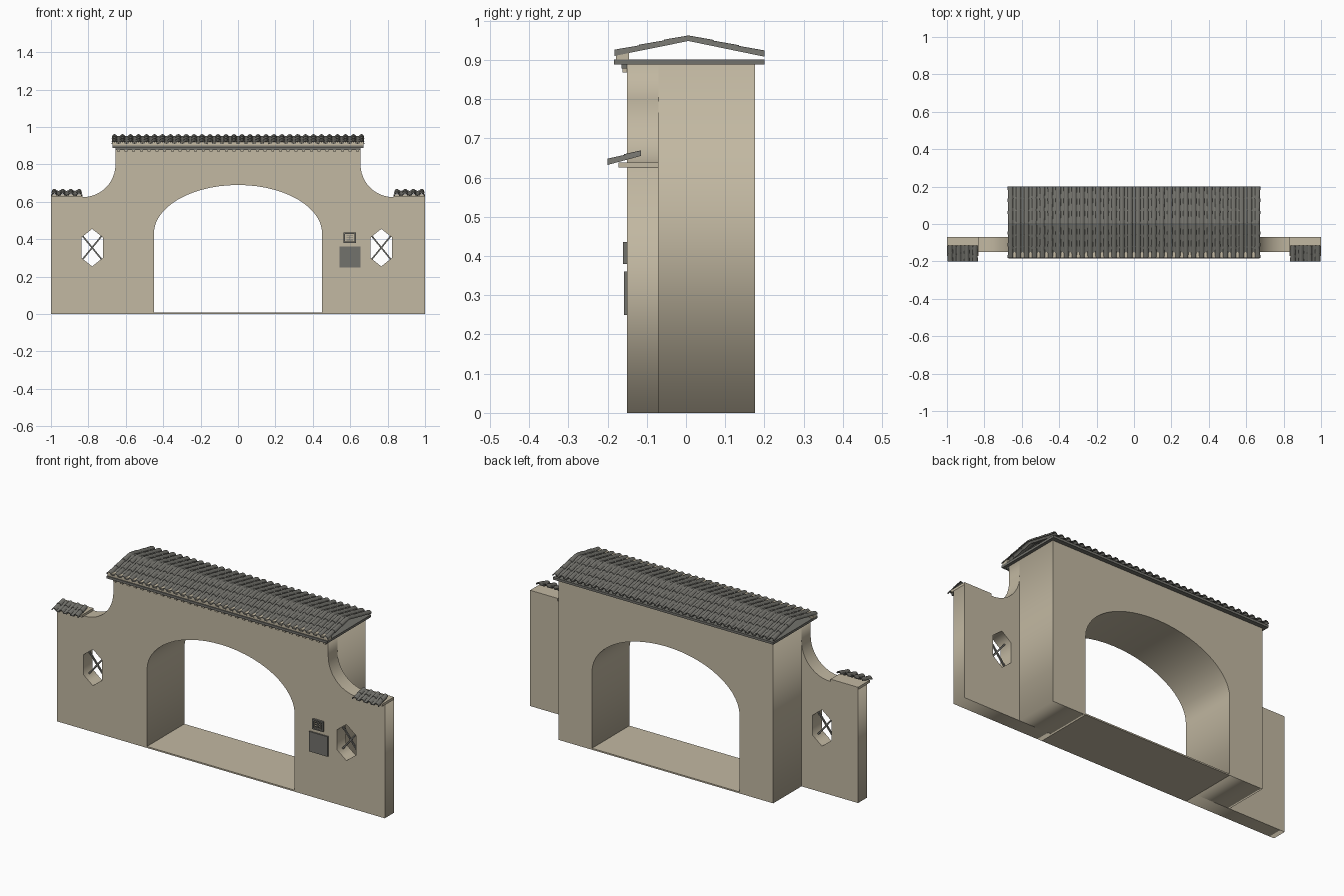
import bpy, bmesh, math
from mathutils import Vector

cube = bpy.data.objects.get("Cube")
if cube:
    bpy.data.objects.remove(cube, do_unlink=True)


def material(name, rgb):
    m = bpy.data.materials.new(name)
    m.use_nodes = True
    m.diffuse_color = (*rgb, 1)
    m.node_tree.nodes["Principled BSDF"].inputs["Base Color"].default_value = (*rgb, 1)
    return m


PLASTER = material("sand plaster", (0.54, 0.48, 0.36))
TILE = material("grey clay", (0.17, 0.168, 0.15))


def finish(name, bm, mat):
    bmesh.ops.remove_doubles(bm, verts=bm.verts, dist=0.00001)
    bmesh.ops.recalc_face_normals(bm, faces=bm.faces)
    mesh = bpy.data.meshes.new(name)
    bm.to_mesh(mesh)
    bm.free()
    mesh.materials.append(mat)
    obj = bpy.data.objects.new(name, mesh)
    bpy.context.collection.objects.link(obj)
    return obj


def add_box(bm, x, y, z):
    """Box given by its (min, max) on each axis."""
    verts = bmesh.ops.create_cube(bm, size=1)["verts"]
    for v in verts:
        v.co = [a + (b - a) * (c + 0.5) for c, (a, b) in zip(v.co, (x, y, z))]


def box(name, x, y, z, mat):
    bm = bmesh.new()
    add_box(bm, x, y, z)
    return finish(name, bm, mat)


def slab(name, outlines, y0, y1):
    """Upright wall from x-z outlines; inner outlines become holes."""
    curve = bpy.data.curves.new(name + "_outline", "CURVE")
    curve.dimensions = "2D"
    curve.fill_mode = "BOTH"
    curve.extrude = (y1 - y0) / 2
    for pts in outlines:
        s = curve.splines.new("POLY")
        s.points.add(len(pts) - 1)
        for p, (x, z) in zip(s.points, pts):
            p.co = (x, z, 0, 1)
        s.use_cyclic_u = True
    tmp = bpy.data.objects.new(name + "_outline", curve)
    bpy.context.collection.objects.link(tmp)
    bpy.context.view_layer.update()
    mesh = tmp.evaluated_get(bpy.context.evaluated_depsgraph_get()).to_mesh()
    bm = bmesh.new()
    bm.from_mesh(mesh)
    bpy.data.objects.remove(tmp, do_unlink=True)
    for v in bm.verts:
        x, z, d = v.co
        v.co = (x, (y0 + y1) / 2 - d, z)
    return finish(name, bm, PLASTER)


def arc(cx, cz, rx, rz, a0, a1, n):
    angles = [math.radians(a0 + (a1 - a0) * i / n) for i in range(n + 1)]
    return [(cx + rx * math.cos(a), cz + rz * math.sin(a)) for a in angles]


# Walls with the arched passage, swept shoulders and hexagonal windows
FRONT, MID, BACK = -0.15, -0.07, 0.176
HALF, TOP, WING = 0.655, 0.888, 0.625
archway = [(-0.45, 0)] + arc(0, 0.43, 0.45, 0.26, 180, 0, 28) + [(0.45, 0)]
shoulder = arc(0.83, 0.8, 0.175, 0.175, 270, 180, 12)
right_side = [(1, 0), (1, WING)] + shoulder + [(HALF, TOP)]
left_side = [(-x, z) for x, z in reversed(right_side)]
WINDOWS = {"left": 0.766, "right": -0.78}


def hexagon(cx):
    return [(cx + 0.057 * sx, 0.355 + dz) for sx, dz in
            ((0, 0.1), (1, 0.055), (1, -0.055), (0, -0.1), (-1, -0.055), (-1, 0.055))]


slab("front_wall", [archway + right_side + left_side] + [hexagon(c) for c in WINDOWS.values()],
     FRONT, MID)
slab("gate_block", [archway + [(HALF, 0), (HALF, TOP), (-HALF, TOP), (-HALF, 0)]], MID, BACK)
box("passage_floor", (-0.45, 0.45), (FRONT, BACK), (0, 0.008), PLASTER)

# Crossed window bars
for side, cx in WINDOWS.items():
    bm = bmesh.new()
    for s in (-1, 1):
        a = Vector((cx - 0.057, 0, 0.355 - 0.07 * s))
        b = Vector((cx + 0.057, 0, 0.355 + 0.07 * s))
        off = Vector((a.z - b.z, 0, b.x - a.x)).normalized() * 0.004
        rings = [[bm.verts.new(p + o + Vector((0, y, 0)))
                  for o, y in ((off, -0.114), (off, -0.106), (-off, -0.106), (-off, -0.114))]
                 for p in (a, b)]
        for i in range(4):
            j = (i + 1) % 4
            bm.faces.new((rings[0][i], rings[0][j], rings[1][j], rings[1][i]))
        for r in rings:
            bm.faces.new(r)
    finish(side + "_window_bars", bm, TILE)

# Wall plaques
box("large_plaque", (0.543, 0.656), (-0.158, FRONT), (0.25, 0.36), TILE)
bm = bmesh.new()
x0, x1, z0, z1, w = 0.565, 0.63, 0.38, 0.435, 0.007
for xs, zs in (((x0, x1), (z0, z0 + w)), ((x0, x1), (z1 - w, z1)),
               ((x0, x0 + w), (z0 + w, z1 - w)), ((x1 - w, x1), (z0 + w, z1 - w))):
    add_box(bm, xs, (-0.161, FRONT), zs)
for k in range(3):
    zc = 0.396 + 0.0115 * k
    add_box(bm, (0.58, 0.615), (-0.157, FRONT), (zc - 0.002, zc + 0.002))
add_box(bm, (0.5955, 0.5995), (-0.157, FRONT), (0.394, 0.421))
finish("small_plaque", bm, TILE)


# Clay tiles: arched covers over dished channels, in overlapping courses
def add_tile(bm, x, p0, p1, r, h, t, n=6):
    rings = []
    for (y, z), k in ((p0, 1.0), (p1, 0.88)):
        outer = arc(x, z, r * k, h * k, 0, 180, n)
        inner = arc(x, z, r * k - t, h * k - math.copysign(t, h), 180, 0, n)
        rings.append([bm.verts.new((px, y, pz)) for px, pz in outer + inner])
    a, b = rings
    m = len(a)
    for i in range(m):
        j = (i + 1) % m
        bm.faces.new((a[i], a[j], b[j], b[i]))
    for ring in rings:
        for i in range(n):
            bm.faces.new((ring[i], ring[i + 1], ring[m - 2 - i], ring[m - 1 - i]))


def tiled_slope(name, xa, xb, count, eave, ridge, courses):
    bm = bmesh.new()
    step = (xb - xa) / (count - 1)
    e, g = Vector(eave), Vector(ridge)
    for c in range(courses):
        p0, p1 = e.lerp(g, c / courses), e.lerp(g, (c + 1) / courses)
        for i in range(count):
            x = xa + step * i
            add_tile(bm, x, p0, p1, 0.0155, 0.016, 0.004)
            if i < count - 1:
                lift = Vector((0, 0.007))
                add_tile(bm, x + step / 2, p0 + lift, p1 + lift, 0.014, -0.007, 0.003, 4)
    return finish(name, bm, TILE)


RIDGE = (0.006, 0.948)
tiled_slope("front_roof_tiles", -0.66, 0.66, 32, (-0.182, 0.91), RIDGE, 3)
tiled_slope("back_roof_tiles", -0.66, 0.66, 32, (0.2, 0.908), RIDGE, 3)

# Eaves: base plate, front fascia, and moulding with small blocks
box("roof_plate", (-0.672, 0.672), (-0.184, 0.2), (0.888, 0.901), TILE)
box("front_fascia", (-0.672, 0.672), (-0.178, -0.145), (0.901, 0.92), PLASTER)
box("eave_moulding", (-0.655, 0.655), (-0.164, FRONT), (0.878, 0.888), TILE)
bm = bmesh.new()
for i in range(32):
    x = -0.64 + 1.28 * i / 31
    add_box(bm, (x - 0.008, x + 0.008), (-0.162, FRONT), (0.868, 0.878))
finish("eave_blocks", bm, PLASTER)

# Wing copings and their short tiled canopies
for side, s in (("left", 1), ("right", -1)):
    xs = sorted((0.832 * s, 1.0 * s))
    box(side + "_wing_coping", xs, (-0.172, MID), (WING, 0.638), PLASTER)
    tiled_slope(side + "_wing_tiles", xs[0] + 0.018, xs[1] - 0.018, 4,
                (-0.2, 0.632), (-0.115, 0.655), 2)
